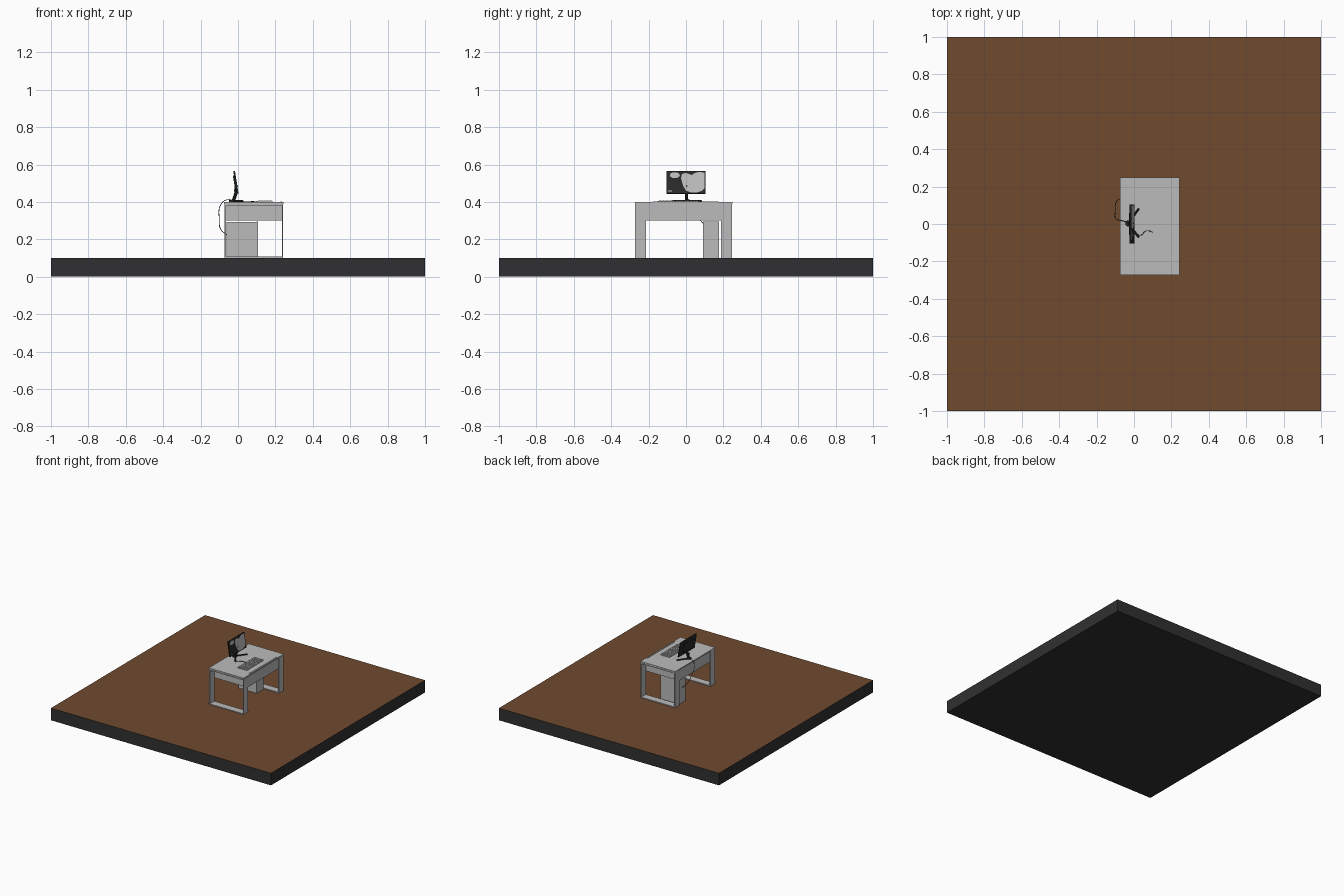
import bpy, bmesh, math
from mathutils import Vector, Matrix

if "Cube" in bpy.data.objects:
    bpy.data.objects.remove(bpy.data.objects["Cube"])

def mat(name, r, g, b):
    m = bpy.data.materials.new(name)
    m.diffuse_color = (r, g, b, 1)
    m.use_nodes = True
    m.node_tree.nodes["Principled BSDF"].inputs["Base Color"].default_value = m.diffuse_color
    return m

BROWN = mat("wood_brown", 0.16, 0.07, 0.028)
DARK = mat("floor_edge_dark", 0.03, 0.03, 0.032)
GREY = mat("desk_grey", 0.5, 0.5, 0.5)
BLACK = mat("monitor_black", 0.022, 0.023, 0.024)
IMAGE = mat("screen_light_grey", 0.52, 0.52, 0.52)

def finish(name, bm, m):
    bmesh.ops.recalc_face_normals(bm, faces=bm.faces)
    me = bpy.data.meshes.new(name)
    bm.to_mesh(me)
    bm.free()
    me.materials.append(m)
    ob = bpy.data.objects.new(name, me)
    bpy.context.collection.objects.link(ob)
    return ob

def box(name, x0, x1, y0, y1, z0, z1, m):
    bm = bmesh.new()
    bmesh.ops.create_cube(bm, size=1)
    for v in bm.verts:
        v.co = ((x0 + x1) / 2 + v.co.x * (x1 - x0),
                (y0 + y1) / 2 + v.co.y * (y1 - y0),
                (z0 + z1) / 2 + v.co.z * (z1 - z0))
    return finish(name, bm, m)

def rod(name, a, b, r, m, sides=10):
    a, b = Vector(a), Vector(b)
    bm = bmesh.new()
    M = Matrix.Translation((a + b) / 2) @ (b - a).to_track_quat('Z', 'Y').to_matrix().to_4x4()
    bmesh.ops.create_cone(bm, cap_ends=True, segments=sides, radius1=r, radius2=r,
                          depth=(b - a).length, matrix=M)
    return finish(name, bm, m)

def cable(name, pts, r, m):
    cu = bpy.data.curves.new(name, 'CURVE')
    cu.dimensions = '3D'
    cu.bevel_depth = r
    cu.bevel_resolution = 1
    cu.resolution_u = 6
    sp = cu.splines.new('BEZIER')
    sp.bezier_points.add(len(pts) - 1)
    for p, co in zip(sp.bezier_points, pts):
        p.co = co
        p.handle_left_type = p.handle_right_type = 'AUTO'
    cu.materials.append(m)
    bpy.context.collection.objects.link(bpy.data.objects.new(name, cu))

# floor slab: brown top, dark sides
floor = box("floor", -1, 1, -1, 1, 0, 0.1, DARK)
floor.data.materials.append(BROWN)
for p in floor.data.polygons:
    p.material_index = 1 if p.normal.z > 0.5 else 0

# desk top and the box below it
X0, X1 = -0.075, 0.242
box("desk_top", X0, X1, -0.273, 0.248, 0.39, 0.4, GREY)
box("drawer_box", -0.068, 0.236, -0.214, 0.187, 0.3, 0.388, GREY)
box("desk_edge_strip", 0.228, 0.234, -0.18, 0.175, 0.4, 0.403, GREY)

# flat-bar loop legs at both ends
T = 0.007
for side, y0, y1 in (("left", -0.272, -0.214), ("right", 0.187, 0.246)):
    box(side + "_leg_rear", X0 + 0.003, X0 + 0.003 + T, y0, y1, 0.1, 0.388, GREY)
    box(side + "_leg_front", X1 - 0.001 - T, X1 - 0.001, y0, y1, 0.1, 0.388, GREY)
    box(side + "_leg_foot", X0 + 0.003 + T, X1 - 0.001 - T, y0, y1, 0.1, 0.107, GREY)
    box(side + "_leg_top", X0 + 0.003 + T, X1 - 0.001 - T, y0, y1, 0.381, 0.388, GREY)

# computer tower under the desk
box("computer_tower", -0.062, 0.1, 0.092, 0.175, 0.1, 0.294, GREY)
box("tower_front_panel", 0.1, 0.106, 0.09, 0.177, 0.1, 0.296, GREY)

# keyboard with rows of keys, and a mouse
box("keyboard", 0.1, 0.185, -0.15, 0.07, 0.4, 0.405, GREY)
for i in range(5):
    for j in range(14):
        x, y = 0.106 + i * 0.015, -0.145 + j * 0.0151
        box("key", x, x + 0.012, y, y + 0.012, 0.405, 0.408, GREY)

# monitor, built upright then tilted back around its lower edge
def tilt(ob):
    ob.matrix_world = Matrix.Translation((0.003, 0, 0.445)) @ Matrix.Rotation(math.radians(-9), 4, 'Y')
    return ob

tilt(box("monitor_case", -0.009, 0, -0.105, 0.105, 0, 0.122, BLACK))
tilt(box("monitor_back", -0.015, -0.009, -0.06, 0.06, 0.02, 0.1, BLACK))

def plate(name, pts):
    bm = bmesh.new()
    bm.faces.new([bm.verts.new((0.0008, y, z)) for y, z in pts])
    tilt(finish(name, bm, IMAGE))

plate("screen_patch_small", [(-0.06 + 0.027 * math.cos(a * math.pi / 6),
                              0.099 + 0.016 * math.sin(a * math.pi / 6)) for a in range(12)])
plate("screen_patch_large", [(-0.027, 0.083), (-0.022, 0.105), (0.0, 0.112), (0.03, 0.1),
                             (0.05, 0.112), (0.07, 0.117), (0.1, 0.113), (0.1, 0.03),
                             (0.085, 0.014), (0.06, 0.006), (0.025, 0.006), (0.0, 0.015),
                             (-0.015, 0.04)])
plate("screen_mark", [(-0.095, 0.012), (-0.075, 0.012), (-0.075, 0.016), (-0.095, 0.016)])

# monitor stand: arm plus splayed feet
rod("stand_arm", (-0.026, 0.003, 0.402), (-0.008, 0.003, 0.455), 0.009, BLACK)
rod("stand_joint", (-0.014, 0.003, 0.455), (-0.008, 0.003, 0.49), 0.008, BLACK)
rod("stand_hub", (-0.03, 0.003, 0.4), (-0.03, 0.003, 0.409), 0.017, BLACK, 16)
for name, end in (("stand_foot_left", (0.026, -0.072, 0.404)),
                  ("stand_foot_right", (0.026, 0.083, 0.404))):
    rod(name, (-0.03, 0.003, 0.405), end, 0.0055, BLACK)

# cables
cable("monitor_cable", [(-0.035, 0.01, 0.415), (-0.075, 0.02, 0.405), (-0.095, 0.025, 0.38),
                        (-0.1, 0.07, 0.31), (-0.09, 0.125, 0.25), (-0.062, 0.14, 0.225)], 0.0018, BLACK)
cable("keyboard_cable", [(0.1, -0.043, 0.403), (0.065, -0.036, 0.402), (0.035, -0.06, 0.402),
                         (0.01, -0.05, 0.402), (-0.02, -0.01, 0.402)], 0.0018, BLACK)
